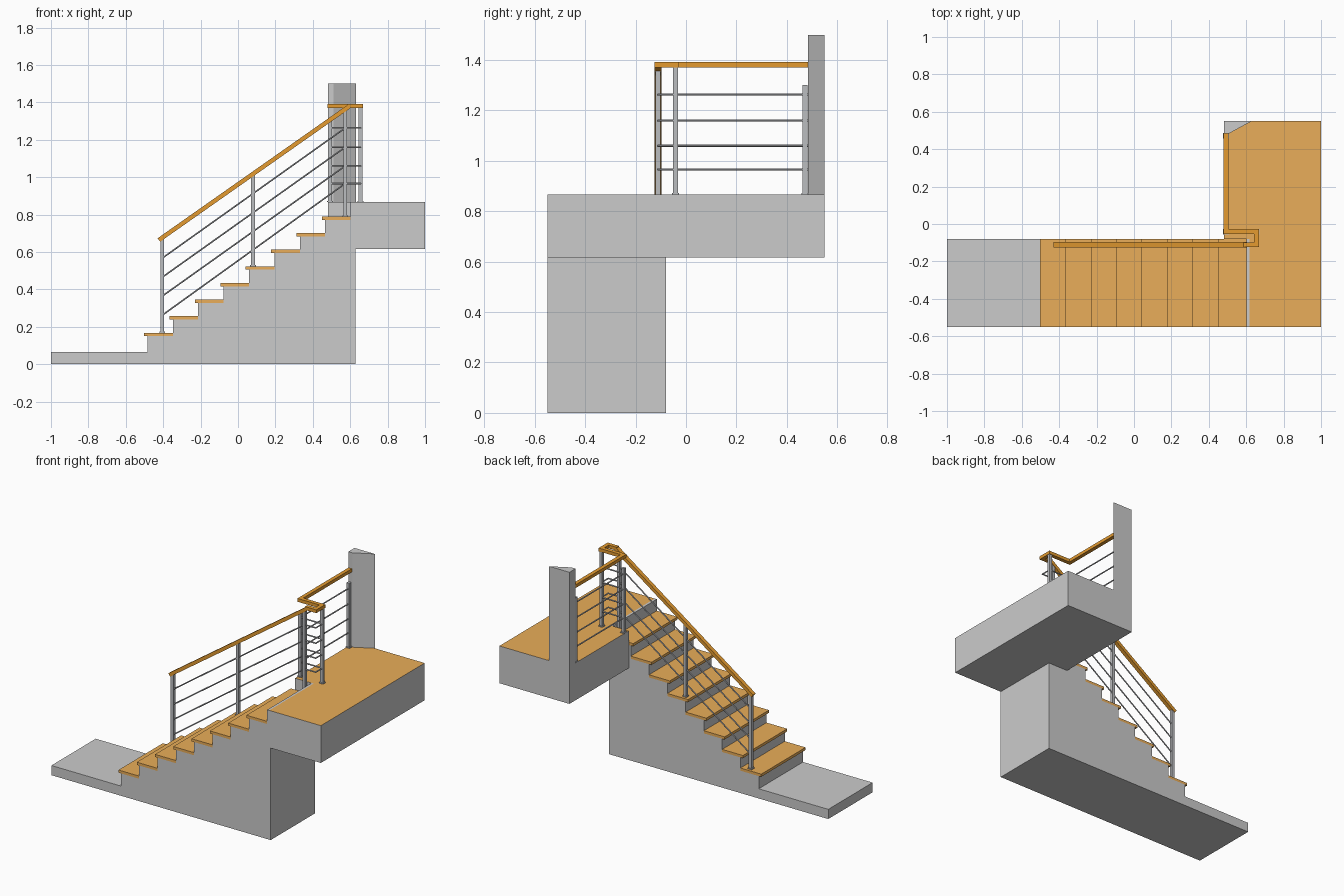
import bpy, bmesh, math
from mathutils import Vector

if "Cube" in bpy.data.objects:
    bpy.data.objects.remove(bpy.data.objects["Cube"])


def material(name, col):
    m = bpy.data.materials.new(name)
    m.diffuse_color = (*col, 1)
    m.use_nodes = True
    m.node_tree.nodes["Principled BSDF"].inputs["Base Color"].default_value = m.diffuse_color
    return m


WOOD = material("wood", (0.82, 0.42, 0.10))
RAIL_WOOD = material("rail_wood", (0.78, 0.33, 0.03))
STEEL = material("steel", (0.5, 0.51, 0.53))


def finish(name, bm, mat=None):
    bmesh.ops.recalc_face_normals(bm, faces=bm.faces)
    me = bpy.data.meshes.new(name)
    bm.to_mesh(me)
    bm.free()
    ob = bpy.data.objects.new(name, me)
    bpy.context.collection.objects.link(ob)
    if mat:
        me.materials.append(mat)
    return ob


def prism(name, pts, offset, mat=None):
    """Extrude a closed outline of 3D points along offset."""
    bm = bmesh.new()
    f = bm.faces.new([bm.verts.new(p) for p in pts])
    new = bmesh.ops.extrude_face_region(bm, geom=[f])["geom"]
    verts = [v for v in new if isinstance(v, bmesh.types.BMVert)]
    bmesh.ops.translate(bm, vec=offset, verts=verts)
    return finish(name, bm, mat)


def box(name, x0, x1, y0, y1, z0, z1, mat=None):
    pts = [(x0, y0, z0), (x1, y0, z0), (x1, y1, z0), (x0, y1, z0)]
    return prism(name, pts, (0, 0, z1 - z0), mat)


def sweep(name, path, w, h, mat, sides=4):
    """Sweep a box (4 sides) or round section along a mitred path."""
    path = [Vector(p) for p in path]
    bm = bmesh.new()
    rings = []
    for i, p in enumerate(path):
        a = (p - path[i - 1]).normalized() if i else None
        b = (path[i + 1] - p).normalized() if i + 1 < len(path) else None
        a, b = a or b, b or a
        t = (a + b).normalized()
        side = t.cross(Vector((0, 0, 1))).normalized()
        up = side.cross(t)
        k = 1 / t.dot(a)
        r = math.sqrt(0.5) if sides == 4 else 0.5
        ring = []
        for j in range(sides):
            ang = 2 * math.pi * (j + 0.5) / sides
            ring.append(bm.verts.new(p + side * (k * w * r * math.cos(ang))
                                     + up * (h * r * math.sin(ang))))
        rings.append(ring)
    for r0, r1 in zip(rings, rings[1:]):
        for j in range(sides):
            n = (j + 1) % sides
            bm.faces.new((r0[j], r0[n], r1[n], r1[j]))
    bm.faces.new(rings[0])
    bm.faces.new(rings[-1])
    return finish(name, bm, mat)


STEPS, RUN, RISE = 8, 0.1357, 0.0888
X0, Z0, T = -0.484, 0.168, 0.018
YF, YB = -0.55, -0.08
TOP, UNDER = 0.867, 0.617

# concrete flight with lower floor
prof = [(0.617, TOP), (0.617, UNDER), (0.628, UNDER), (0.628, 0), (-1, 0),
        (-1, 0.065), (X0, 0.065)]
for i in range(STEPS):
    z = Z0 + i * RISE - T
    prof += [(X0 + i * RUN, z), (X0 + (i + 1) * RUN, z)]
prof.append((X0 + STEPS * RUN, TOP))
prism("stair_body", [(x, YF, z) for x, z in prof], (0, YB - YF, 0))

# wooden treads with a small nosing
for i in range(STEPS):
    x, z = X0 + i * RUN, Z0 + i * RISE
    box(f"tread_{i + 1}", x - 0.018, x + RUN, YF, YB, z - T, z, WOOD)

# L-shaped landing, wood only on its top face
outline = [(0.617, YF), (1, YF), (1, 0.55), (0.48, 0.55), (0.48, YB), (0.617, YB)]
landing = prism("landing", [(x, y, UNDER) for x, y in outline], (0, 0, TOP - UNDER))
landing.data.materials.append(material("concrete", (0.8, 0.8, 0.8)))
landing.data.materials.append(WOOD)
for f in landing.data.polygons:
    f.material_index = int(f.normal.z > 0.5)

# wall stub at the landing corner
wall = [(0.48, 0.55), (0.48, 0.485), (0.51, 0.485), (0.63, 0.55)]
prism("wall_stub", [(x, y, TOP) for x, y in wall], (0, 0, 1.5 - TOP))

# handrails
YR = -0.111
XA, ZA, XB, ZB = -0.423, 0.664, 0.598, 1.381
SLOPE = (ZB - ZA) / (XB - XA)
sweep("stair_handrail", [(XA, YR, ZA), (XB, YR, ZB)], 0.027, 0.023, RAIL_WOOD)
turn = [(0.655, YR), (0.655, -0.041), (0.492, -0.041)]
sweep("landing_handrail",
      [(x, y, ZB) for x, y in [(0.585, YR)] + turn + [(0.492, 0.485)]],
      0.026, 0.022, RAIL_WOOD)

# posts with base plates
posts = [(-0.405, YR, Z0), (0.08, YR, Z0 + 4 * RISE), (0.573, YR, Z0 + 7 * RISE),
         (0.655, -0.041, TOP), (0.492, -0.041, TOP), (0.492, 0.472, TOP)]
for i, (x, y, z) in enumerate(posts):
    top = min(ZA + SLOPE * (x - XA), ZB) - 0.005
    box(f"post_{i + 1}", x - 0.01, x + 0.01, y - 0.01, y + 0.01, z, top, STEEL)
    box(f"post_base_{i + 1}", x - 0.015, x + 0.015, y - 0.014, y + 0.014,
        z, z + 0.006, STEEL)

# infill bars: sloping on the flight, then following the turn on the landing
for i, (z_low, z_high) in enumerate([(0.567, 1.263), (0.465, 1.16),
                                     (0.364, 1.06), (0.262, 0.966)]):
    sweep(f"stair_bar_{i + 1}", [(-0.405, YR, z_low), (0.573, YR, z_high)],
          0.009, 0.009, STEEL, 8)
    sweep(f"landing_bar_{i + 1}",
          [(x, y, z_high) for x, y in [(0.573, YR)] + turn + [(0.492, 0.485)]],
          0.009, 0.009, STEEL, 8)
